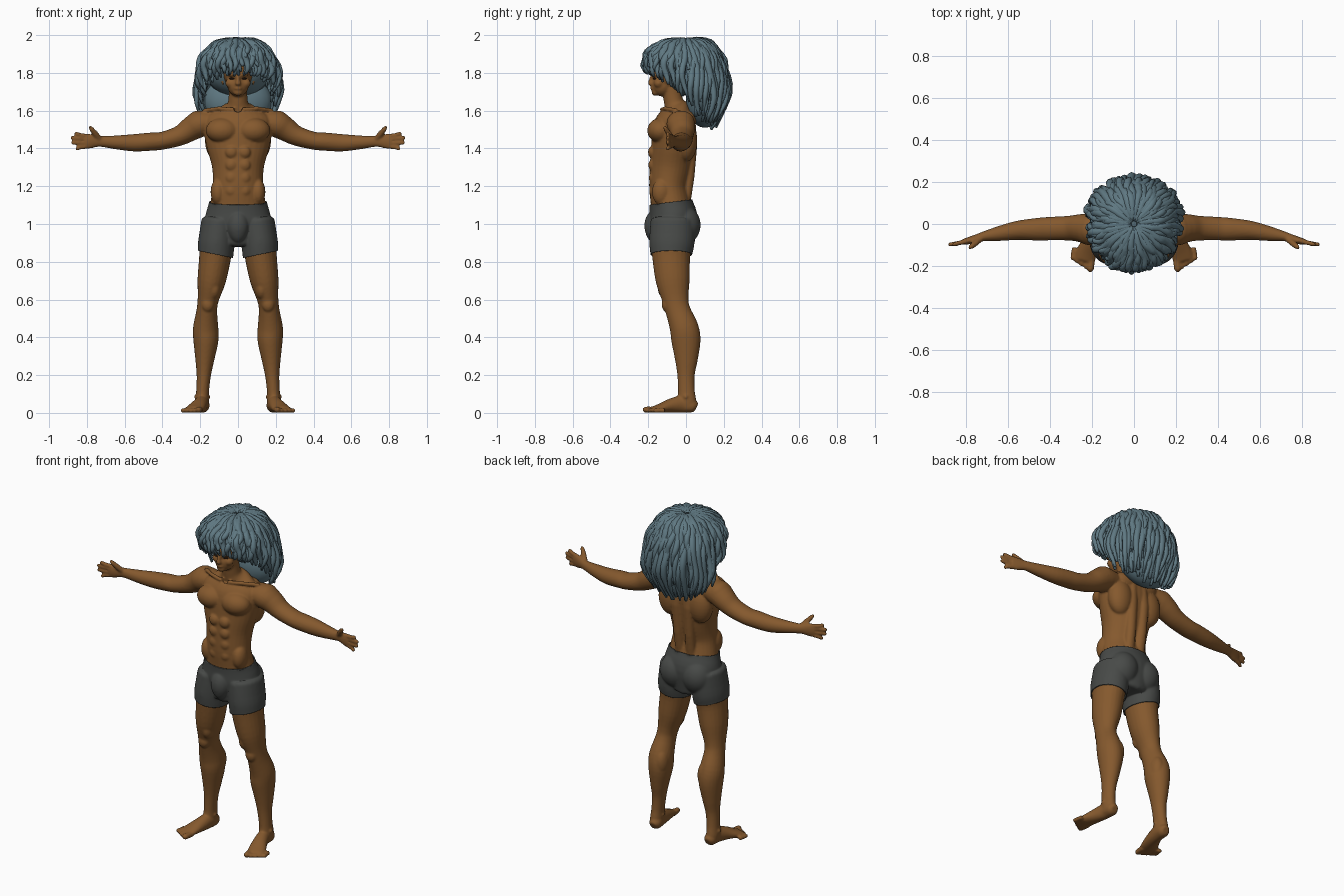
import bpy, bmesh, math, random
from mathutils import Matrix, Vector

random.seed(4)
if "Cube" in bpy.data.objects:
    bpy.data.objects.remove(bpy.data.objects["Cube"], do_unlink=True)
AXIS_Y, AXIS_Z = Vector((0, 1, 0)), Vector((0, 0, 1))


def material(name, color):
    mat = bpy.data.materials.new(name)
    mat.use_nodes = True
    mat.diffuse_color = (*color, 1)
    bsdf = mat.node_tree.nodes["Principled BSDF"]
    bsdf.inputs["Base Color"].default_value = (*color, 1)
    bsdf.inputs["Roughness"].default_value = 0.7
    return mat


skin = material("brown skin", (0.235, 0.1, 0.027))
cloth = material("charcoal cloth", (0.064, 0.068, 0.064))
hair_blue = material("blue grey hair", (0.115, 0.19, 0.225))
dark = material("dark brown eye", (0.03, 0.015, 0.008))


def spline(rows, count):
    """Smooth interpolation through tuples of any length."""
    result = []
    last = len(rows) - 1
    for k in range(count + 1):
        u = k / count * last
        i = min(int(u), last - 1)
        t = u - i
        p0, p1, p2, p3 = (rows[max(0, min(last, i + d))] for d in (-1, 0, 1, 2))
        result.append([b + t * ((c - a) / 2 + t * ((a - 2.5 * b + 2 * c - d / 2)
                       + t * (1.5 * (b - c) + (d - a) / 2)))
                       for a, b, c, d in zip(p0, p1, p2, p3)])
    return result


def tube(bm, rows, ref=AXIS_Y, sides=16, mirror=False):
    """Loft of ellipses; each row is x, y, z, width and depth along ref."""
    for s in (1, -1) if mirror else (1,):
        centres = [Vector((r[0] * s, r[1], r[2])) for r in rows]
        rings = []
        for i, (c, row) in enumerate(zip(centres, rows)):
            along = (centres[min(i + 1, len(rows) - 1)] - centres[max(i - 1, 0)]).normalized()
            side = ref.cross(along).normalized()
            deep = along.cross(side)
            ring = []
            for k in range(sides):
                a = math.tau * k / sides
                ring.append(bm.verts.new(c + side * row[3] * math.cos(a) + deep * row[4] * math.sin(a)))
            rings.append(ring)
        for low, high in zip(rings, rings[1:]):
            for k in range(sides):
                j = (k + 1) % sides
                bm.faces.new((low[k], low[j], high[j], high[k]))
        bm.faces.new(rings[0])
        bm.faces.new(rings[-1])


def ball(bm, centre, radii, mirror=False):
    for s in (1, -1) if mirror else (1,):
        place = Matrix.Translation((centre[0] * s, centre[1], centre[2]))
        bmesh.ops.create_uvsphere(bm, u_segments=24, v_segments=16, radius=1,
                                  matrix=place @ Matrix.Diagonal((*radii, 1)))


def finish(name, bm, mat):
    bmesh.ops.recalc_face_normals(bm, faces=bm.faces[:])
    mesh = bpy.data.meshes.new(name)
    bm.to_mesh(mesh)
    bm.free()
    ob = bpy.data.objects.new(name, mesh)
    bpy.context.collection.objects.link(ob)
    mesh.materials.append(mat)
    mesh.shade_smooth()
    return ob


body = bmesh.new()

# Torso and neck
torso = [(0, -.065, .9, .12, .1), (0, -.065, 1.02, .165, .12), (0, -.08, 1.11, .147, .107),
         (0, -.092, 1.2, .134, .103), (0, -.08, 1.3, .137, .112), (0, -.07, 1.4, .164, .115),
         (0, -.062, 1.5, .182, .115), (0, -.05, 1.56, .175, .1), (0, -.045, 1.6, .12, .075),
         (0, -.06, 1.63, .062, .055), (0, -.07, 1.67, .05, .05), (0, -.08, 1.74, .048, .05)]
tube(body, spline(torso, 44), sides=32)

# Torso muscles
ball(body, (.083, -.135, 1.495), (.088, .07, .066), True)
ball(body, (.1, 0, 1.44), (.075, .06, .11), True)
ball(body, (.07, .01, 1.55), (.075, .045, .05), True)
for level in range(4):
    ball(body, (.034, -.178 + .002 * level, 1.38 - .068 * level), (.033, .023, .033), True)
ball(body, (.105, -.13, 1.17), (.04, .05, .07), True)
tube(body, [(.035, .0, 1.1, .03, .022), (.038, .015, 1.25, .03, .03), (.04, .03, 1.42, .032, .03),
            (.035, .02, 1.56, .03, .03)], mirror=True)
tube(body, [(.02, -.128, 1.605, .012, .012), (.1, -.11, 1.612, .011, .011),
            (.18, -.05, 1.6, .012, .012)], AXIS_Z, mirror=True)

# Hips
ball(body, (.075, -.005, .995), (.08, .075, .09), True)
ball(body, (0, -.165, .99), (.05, .048, .075))

# Head and face
ball(body, (0, -.08, 1.81), (.08, .105, .1))
ball(body, (0, -.125, 1.735), (.057, .056, .06))
ball(body, (0, -.162, 1.698), (.026, .02, .02))
ball(body, (.04, -.145, 1.745), (.027, .025, .025), True)
ball(body, (.03, -.171, 1.79), (.027, .014, .009), True)
ball(body, (0, -.178, 1.718), (.02, .011, .009))
tube(body, [(0, -.176, 1.79, .009, .01), (0, -.184, 1.765, .01, .012), (0, -.19, 1.743, .016, .013),
            (0, -.178, 1.735, .012, .01)])
ball(body, (.08, -.07, 1.765), (.01, .02, .03), True)

# Arms
arm = [(.12, -.035, 1.54, .055, .065), (.2, -.028, 1.53, .07, .075), (.25, -.02, 1.503, .064, .068),
       (.31, -.02, 1.467, .053, .059), (.4, -.022, 1.441, .047, .056), (.46, -.025, 1.436, .048, .054),
       (.55, -.03, 1.43, .046, .046), (.64, -.045, 1.432, .037, .036), (.72, -.06, 1.437, .029, .023),
       (.75, -.068, 1.438, .031, .019), (.79, -.08, 1.438, .04, .017), (.815, -.085, 1.437, .037, .013)]
tube(body, spline(arm, 40), sides=24, mirror=True)
ball(body, (.21, -.025, 1.54), (.062, .07, .06), True)

# Fingers and thumb
for base, tip, reach in ((1.464, 1.48, .866), (1.447, 1.457, .887), (1.429, 1.43, .883), (1.412, 1.398, .86)):
    tube(body, [(.79, -.08, base, .012, .012), (.84, -.092, (base + tip) / 2, .0115, .0115),
                (reach - .008, -.098, tip, .0105, .0105), (reach, -.099, tip, .006, .006)],
         sides=10, mirror=True)
tube(body, [(.73, -.068, 1.445, .017, .015), (.755, -.09, 1.477, .016, .015),
            (.775, -.107, 1.502, .013, .013), (.786, -.114, 1.516, .008, .008)], sides=10, mirror=True)

# Legs
leg = [(.1, -.07, 1.02, .085, .11), (.115, -.075, .9, .088, .112), (.122, -.078, .82, .084, .1),
       (.14, -.07, .7, .075, .09), (.158, -.056, .6, .056, .07), (.165, -.042, .54, .055, .066),
       (.171, -.01, .45, .067, .076), (.17, 0, .38, .066, .077), (.176, .002, .28, .05, .06),
       (.181, 0, .2, .038, .046), (.187, .002, .12, .034, .044), (.19, .005, .06, .036, .05),
       (.19, .01, .02, .03, .045)]
tube(body, spline(leg, 44), sides=24, mirror=True)
ball(body, (.16, -.1, .575), (.034, .029, .042), True)
ball(body, (.125, -.1, .66), (.035, .05, .06), True)
ball(body, (.145, .02, .42), (.04, .05, .08), True)
ball(body, (.19, 0, .085), (.044, .02, .02), True)

# Feet and toes
foot = [(.185, .055, .028, .02, .024), (.186, .035, .036, .035, .036), (.19, -.02, .046, .036, .046),
        (.205, -.08, .038, .042, .038), (.225, -.135, .025, .05, .025), (.238, -.175, .017, .048, .016)]
tube(body, spline(foot, 20), AXIS_Z, 20, True)
for i in range(5):
    size = .017 if i == 0 else .0125
    x, y = .2 + .021 * i, -.16 + .012 * i
    tube(body, [(x, y, size, size, size), (x + .008, y - .055, size, size, size),
                (x + .01, y - .068 + .002 * i, size * .8, size * .6, size * .6)], AXIS_Z, 10, True)

# Fuse the anatomy into one soft skin
figure = finish("body", body, skin)
remesh = figure.modifiers.new("fuse", "REMESH")
remesh.mode = "VOXEL"
remesh.voxel_size = .006
soften = figure.modifiers.new("soften", "SMOOTH")
soften.factor = .5
soften.iterations = 4
graph = bpy.context.evaluated_depsgraph_get()
fused = bpy.data.meshes.new_from_object(figure.evaluated_get(graph))
figure.modifiers.clear()
figure.data = fused
fused.materials.clear()
fused.materials.append(skin)
fused.shade_smooth()

# Shorts: a slice of the skin, smoothed and pushed outward
shorts = bmesh.new()
shorts.from_mesh(fused)
for point, normal in (((0, -.08, 1.115), (0, -.12, 1)), ((0, 0, .84), (0, 0, -1))):
    bmesh.ops.bisect_plane(shorts, geom=shorts.verts[:] + shorts.edges[:] + shorts.faces[:],
                           plane_co=point, plane_no=normal, clear_outer=True)
inner = [v for v in shorts.verts if not v.is_boundary]
for _ in range(6):
    bmesh.ops.smooth_vert(shorts, verts=inner, factor=.5, use_axis_x=True, use_axis_y=True, use_axis_z=True)
shorts.normal_update()
for v in shorts.verts:
    v.co += v.normal * .008
    fade = max(0, min(1, (.95 - v.co.z) * 10))
    v.co.z += (abs(v.co.x) - .12) * .2 * fade
trunks = finish("shorts", shorts, cloth)
rim = trunks.modifiers.new("hem", "SOLIDIFY")
rim.thickness = .006
rim.offset = -1

# Eyes
eyes = bmesh.new()
ball(eyes, (.031, -.164, 1.77), (.016, .012, .005), True)
finish("eyes", eyes, dark)

# Hair volume under the locks
core = bmesh.new()
ball(core, (0, .045, 1.82), (.18, .17, .145))
ball(core, (0, .1, 1.65), (.18, .1, .14))
finish("hair_core", core, hair_blue)

# Locks flow from the crown; radius and height differ at front, side and back
front = [(.02, 1.97), (.12, 1.955), (.198, 1.91), (.222, 1.85), (.205, 1.795)]
flank = [(.02, 1.972), (.12, 1.945), (.187, 1.84), (.22, 1.7), (.195, 1.575)]
back = [(.02, 1.972), (.125, 1.95), (.2, 1.84), (.222, 1.67), (.15, 1.5)]
locks = bmesh.new()
for scale, length, count in ((1, 1, 46), (.9, 1, 44), (1.02, .66, 32), (.98, .84, 38)):
    for n in range(count):
        angle = math.tau * (n + random.uniform(.2, .8)) / count
        c = math.cos(angle)
        f, b = math.sqrt(max(c, 0)), max(-c, 0)
        s = 1 - f - b
        path = spline([[f * p + s * q + b * r for p, q, r in zip(*keys)]
                       for keys in zip(front, flank, back)], 40)
        end = int(40 * length * random.uniform(.92, 1))
        phase, thick = random.uniform(0, 6), random.uniform(.017, .022)
        size = scale * random.uniform(.97, 1.03)
        rows = []
        for k in range(17):
            t = k / 16
            radius, height = path[int(t * end)]
            a = angle + .045 * math.sin(11 * t + phase)
            radius = radius * size + .006 * math.sin(17 * t + phase)
            drift = .05 * s * t * length
            w = thick * min(1, .55 + 2 * t) * (1 - .65 * t ** 5)
            rows.append((radius * math.sin(a), drift - radius * math.cos(a),
                         height - .012 * (1 - scale) * 10, w, w))
        tube(locks, rows, Vector((math.cos(angle), math.sin(angle), 0)), 8)
finish("hair_locks", locks, hair_blue)
